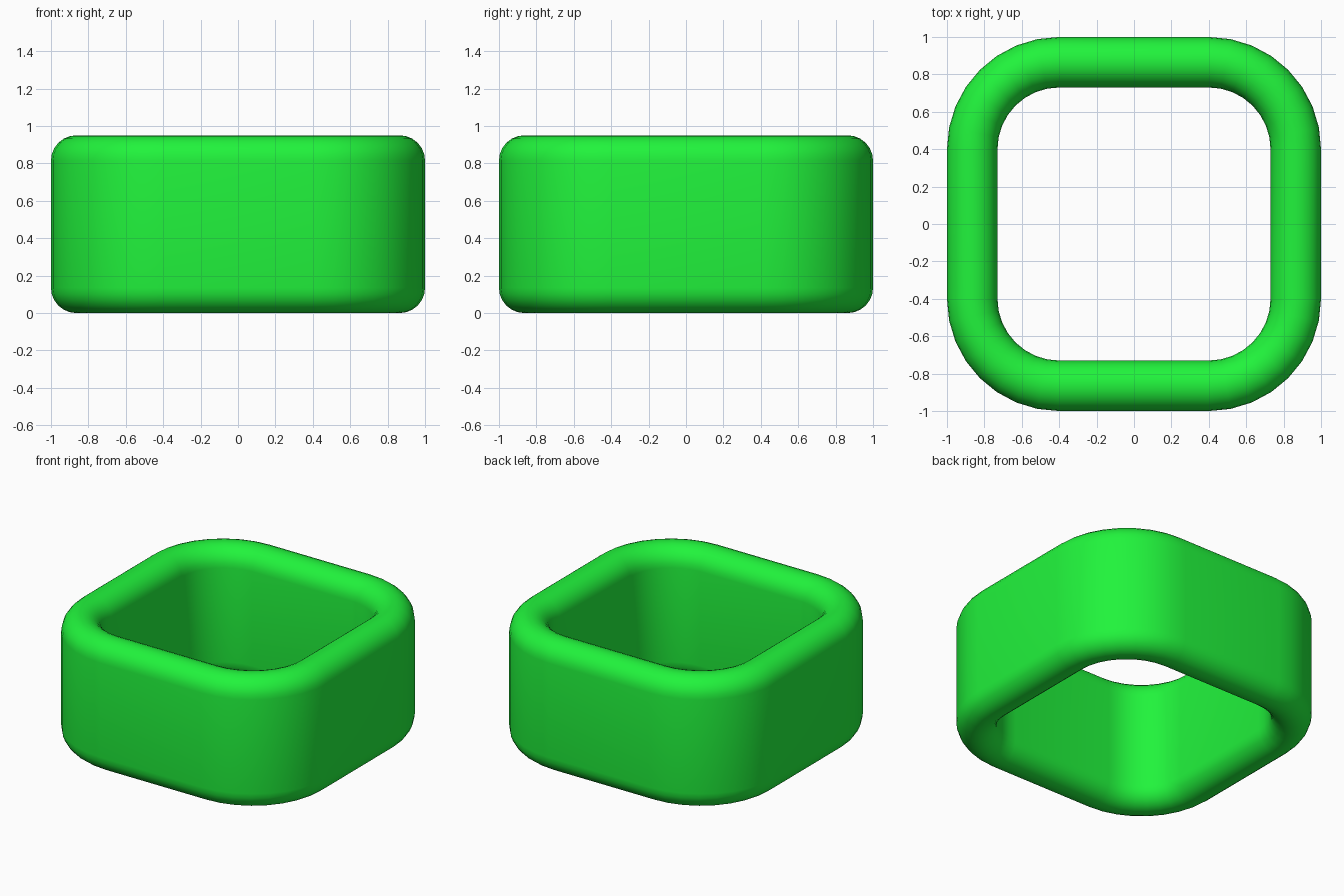
import bpy, bmesh
from math import sin, cos, pi

if "Cube" in bpy.data.objects:
    bpy.data.objects.remove(bpy.data.objects["Cube"])

WIDTH, HEIGHT = 0.27, 0.95      # wall cross-section
CORNER = 0.40                   # centre of the corner arcs
CORNER_STEPS, RIM_STEPS = 8, 12
R_MID = 1.0 - CORNER - WIDTH / 2
r = WIDTH / 2

# Wall cross-section: (radial offset, z), rounded at top and bottom
profile = [(r * cos(pi * i / RIM_STEPS), HEIGHT - r + r * sin(pi * i / RIM_STEPS))
           for i in range(RIM_STEPS + 1)]
profile += [(-u, HEIGHT - z) for u, z in profile]

# Sweep the section around a rounded square
bm = bmesh.new()
rings = []
for q in range(4):
    mid = pi / 4 + q * pi / 2
    cx = CORNER * (1 if cos(mid) > 0 else -1)
    cy = CORNER * (1 if sin(mid) > 0 else -1)
    for i in range(CORNER_STEPS + 1):
        a = q * pi / 2 + i * pi / 2 / CORNER_STEPS
        rings.append([bm.verts.new((cx + (R_MID + u) * cos(a),
                                    cy + (R_MID + u) * sin(a), z))
                      for u, z in profile])
n = len(profile)
for k, ring in enumerate(rings):
    nxt = rings[(k + 1) % len(rings)]
    for j in range(n):
        bm.faces.new((ring[j], nxt[j], nxt[(j + 1) % n], ring[(j + 1) % n]))
bmesh.ops.recalc_face_normals(bm, faces=bm.faces)

mesh = bpy.data.meshes.new("rounded_square_ring")
bm.to_mesh(mesh)
bm.free()
mesh.shade_smooth()
ring_obj = bpy.data.objects.new("rounded_square_ring", mesh)
bpy.context.collection.objects.link(ring_obj)

# Green finish
green = bpy.data.materials.new("green")
green.diffuse_color = (0.015, 0.9, 0.045, 1)
green.use_nodes = True
green.node_tree.nodes["Principled BSDF"].inputs["Base Color"].default_value = green.diffuse_color
mesh.materials.append(green)
